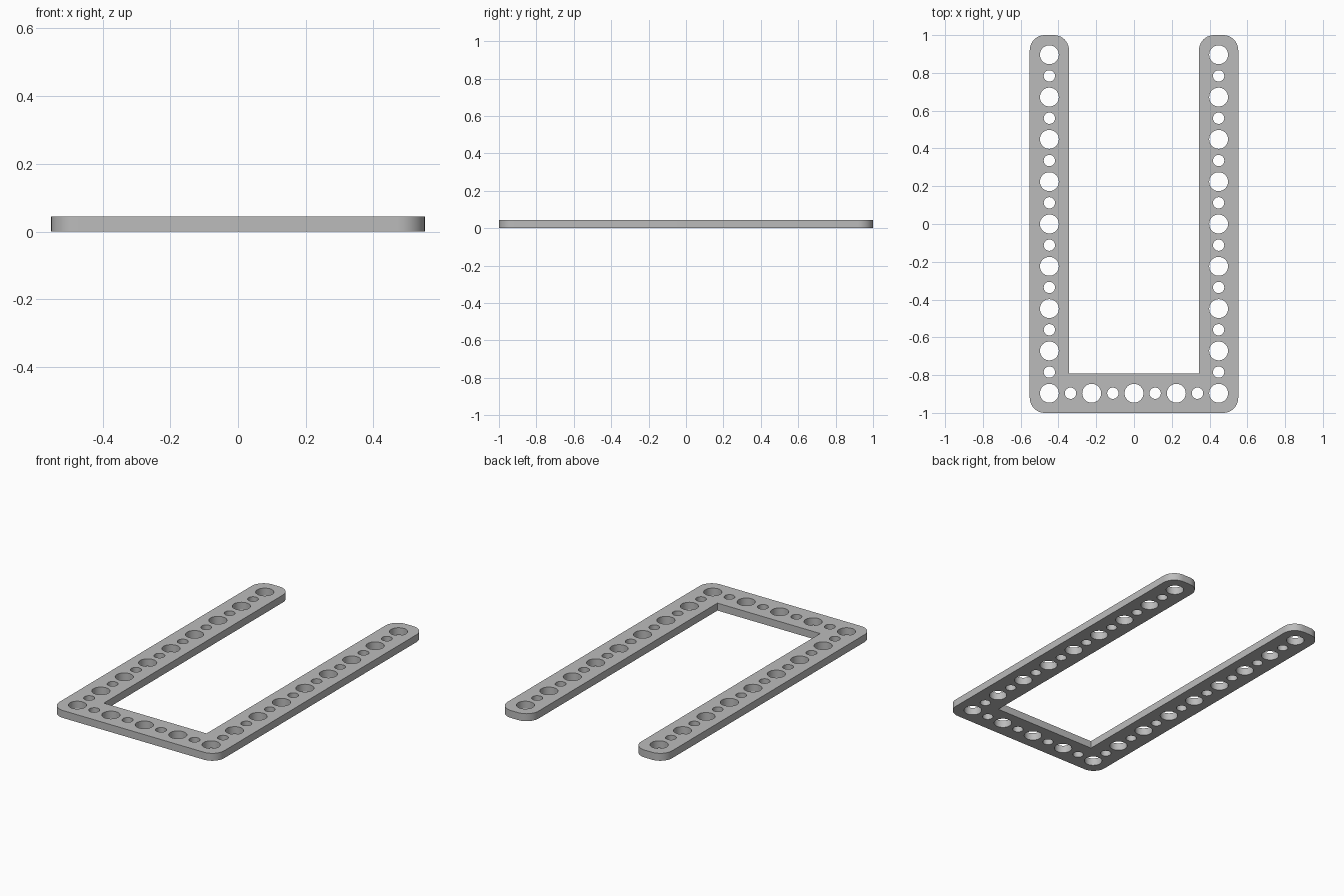
import bpy, bmesh
from math import sin, cos, pi, radians
from mathutils import Vector

cube = bpy.data.objects.get("Cube")
if cube:
    bpy.data.objects.remove(cube)

PITCH = 0.224      # spacing of the large holes
HALF = 0.104       # half the width of each beam
THICK = 0.045
CORNER = 0.08
X, Y = 2 * PITCH, 4 * PITCH   # hole centre lines

metal = bpy.data.materials.new("plain grey")
metal.use_nodes = True
grey = (0.5, 0.5, 0.5, 1)
metal.diffuse_color = grey
metal.node_tree.nodes["Principled BSDF"].inputs["Base Color"].default_value = grey

curve = bpy.data.curves.new("u_frame", 'CURVE')
curve.dimensions = '2D'
curve.fill_mode = 'BOTH'
curve.extrude = THICK / 2


def add_loop(points):
    spline = curve.splines.new('POLY')
    spline.points.add(len(points) - 1)
    for p, (x, y) in zip(spline.points, points):
        p.co = (x, y, 0, 1)
    spline.use_cyclic_u = True


def arc(cx, cy, r, start, sweep, steps):
    angles = [start + sweep * i / steps for i in range(steps + 1)]
    return [(cx + r * cos(a), cy + r * sin(a)) for a in angles]


def corner(x, y, sx, sy, start):
    return arc(x - sx * CORNER, y - sy * CORNER, CORNER, start, pi / 2, 10)


def hole(x, y, r):
    add_loop(arc(x, y, r, 0, 2 * pi, 32)[:-1])


# U-shaped outline: rounded outer corners, square inner corners
xo, xi, yo = X + HALF, X - HALF, Y + HALF
add_loop(corner(-xo, -yo, -1, -1, pi) + corner(xo, -yo, 1, -1, -pi / 2)
         + corner(xo, yo, 1, 1, 0) + corner(xi, yo, -1, 1, pi / 2)
         + [(xi, HALF - Y), (-xi, HALF - Y)]
         + corner(-xi, yo, 1, 1, 0) + corner(-xo, yo, -1, 1, pi / 2))

# Alternating large and small holes along both arms and the cross beam
radii = (0.05, 0.03)
for i in range(17):
    for side in (-X, X):
        hole(side, -Y + i * PITCH / 2, radii[i % 2])
for i in range(1, 8):
    hole(-X + i * PITCH / 2, -Y, radii[i % 2])

# Turn the plate into a clean, welded mesh
frame = bpy.data.objects.new("u_frame", curve)
bpy.context.collection.objects.link(frame)
frame.location.z = THICK / 2
bpy.ops.object.select_all(action='DESELECT')
frame.select_set(True)
bpy.context.view_layer.objects.active = frame
bpy.ops.object.convert(target='MESH')
frame = bpy.context.object
bm = bmesh.new()
bm.from_mesh(frame.data)
bmesh.ops.remove_doubles(bm, verts=bm.verts, dist=0.0001)
bmesh.ops.recalc_face_normals(bm, faces=bm.faces)
bm.to_mesh(frame.data)
bm.free()
frame.data.materials.clear()
frame.data.materials.append(metal)
bpy.ops.object.shade_smooth_by_angle(angle=radians(30))
